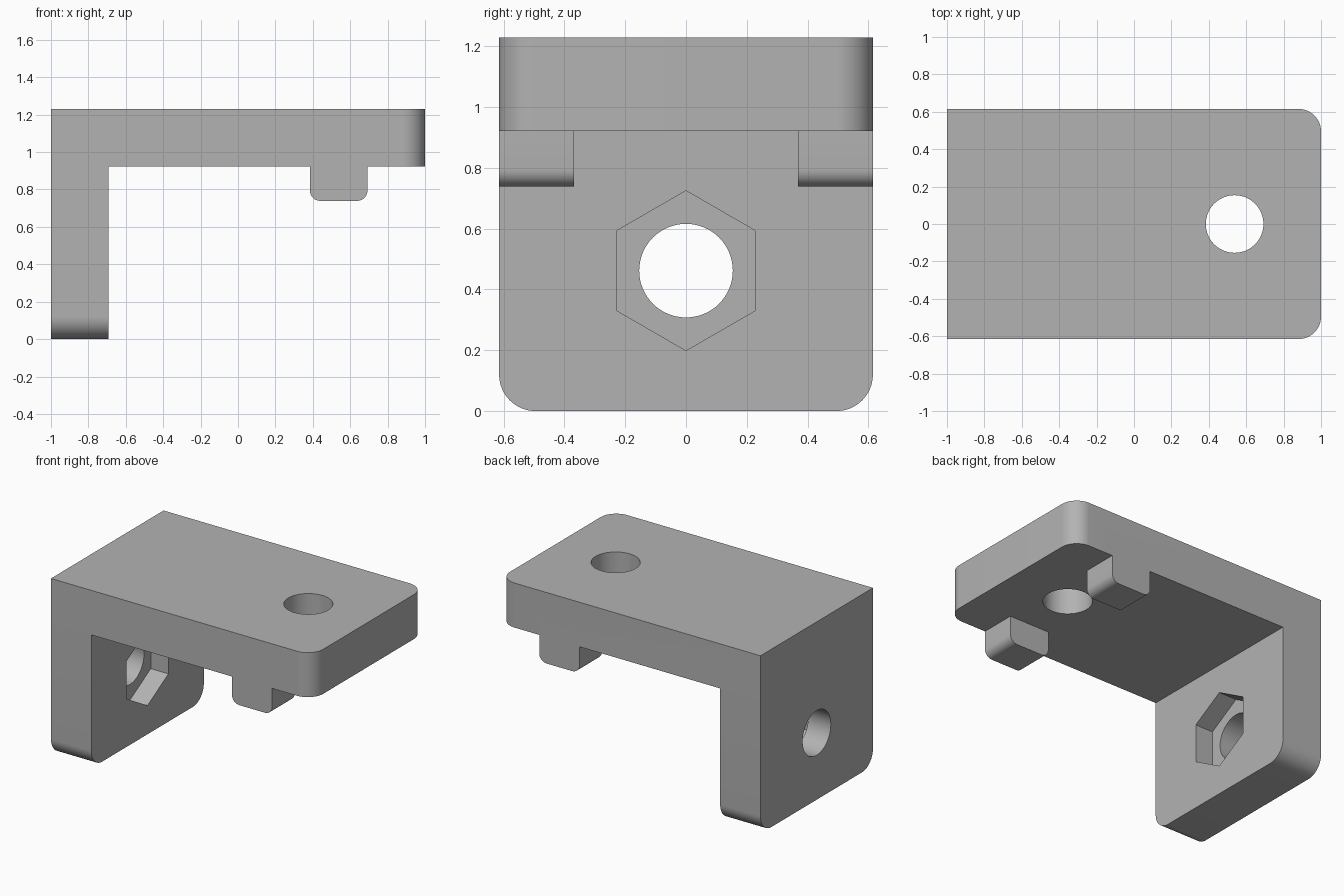
import bpy, bmesh, math
from mathutils import Vector

cube = bpy.data.objects.get("Cube")
if cube:
    bpy.data.objects.remove(cube)

# Main dimensions
HALF_W, HEIGHT, THICK = 0.615, 1.23, 0.308
CORNER, HOLE_R = 0.12, 0.154
WALL_X = -1 + THICK
PLATE_Z = HEIGHT - THICK
HOLE_Z = 0.462

grey = bpy.data.materials.new("plain grey")
grey.use_nodes = True
grey.diffuse_color = (0.45, 0.45, 0.45, 1)
grey.node_tree.nodes["Principled BSDF"].inputs["Base Color"].default_value = grey.diffuse_color


def prism(name, outline, place, depth):
    """Extrude a closed 2D outline along depth; place(a, b) gives the 3D start point."""
    bm = bmesh.new()
    face = bm.faces.new([bm.verts.new(place(a, b)) for a, b in outline])
    result = bmesh.ops.extrude_face_region(bm, geom=[face])
    moved = [v for v in result["geom"] if isinstance(v, bmesh.types.BMVert)]
    bmesh.ops.translate(bm, verts=moved, vec=Vector(depth))
    bmesh.ops.recalc_face_normals(bm, faces=bm.faces)
    mesh = bpy.data.meshes.new(name)
    bm.to_mesh(mesh)
    bm.free()
    mesh.materials.append(grey)
    obj = bpy.data.objects.new(name, mesh)
    bpy.context.collection.objects.link(obj)
    return obj


def arc(ca, cb, r, start, end, steps):
    angles = [math.radians(start + (end - start) * i / steps) for i in range(steps + 1)]
    return [(ca + r * math.cos(t), cb + r * math.sin(t)) for t in angles]


def ring(ca, cb, r, sides, start=0):
    return arc(ca, cb, r, start, start + 360, sides)[:-1]


def combine(target, other, operation):
    """Boolean the other object into the target and discard it."""
    mod = target.modifiers.new(other.name, "BOOLEAN")
    mod.object, mod.operation, mod.solver = other, operation, "EXACT"
    bpy.context.view_layer.objects.active = target
    bpy.ops.object.modifier_apply(modifier=mod.name)
    bpy.data.objects.remove(other)


# Top plate, rounded at the +x corners
edge = HALF_W - CORNER
outline = ([(-1, -HALF_W)] + arc(1 - CORNER, -edge, CORNER, -90, 0, 16)
           + arc(1 - CORNER, edge, CORNER, 0, 90, 16) + [(-1, HALF_W)])
bracket = prism("angle_bracket", outline, lambda x, y: (x, y, PLATE_Z), (0, 0, THICK))

# Upright wall, rounded at the bottom corners
outline = ([(-HALF_W, HEIGHT)] + arc(-edge, CORNER, CORNER, 180, 270, 16)
           + arc(edge, CORNER, CORNER, 270, 360, 16) + [(HALF_W, HEIGHT)])
wall = prism("upright_wall", outline, lambda y, z: (-1, y, z), (THICK, 0, 0))
combine(bracket, wall, "UNION")

# Two locating tabs under the plate
x0, x1, z0, r, tab_w = 0.385, 0.692, 0.739, 0.055, 0.246
outline = ([(x0, PLATE_Z + 0.1)] + arc(x0 + r, z0 + r, r, 180, 270, 8)
           + arc(x1 - r, z0 + r, r, 270, 360, 8) + [(x1, PLATE_Z + 0.1)])
for side in (-1, 1):
    tab = prism("locating_tab", outline, lambda x, z: (x, side * HALF_W, z),
                (0, -side * tab_w, 0))
    combine(bracket, tab, "UNION")

# Bolt holes and the hexagonal nut pocket
cutters = [
    prism("plate_hole", ring(0.538, 0, HOLE_R, 64), lambda x, y: (x, y, PLATE_Z - 0.1), (0, 0, 0.6)),
    prism("wall_hole", ring(0, HOLE_Z, HOLE_R, 64), lambda y, z: (-1.1, y, z), (0.6, 0, 0)),
    prism("nut_pocket", ring(0, HOLE_Z, 0.263, 6, 90), lambda y, z: (WALL_X - 0.135, y, z), (0.3, 0, 0)),
]
for cutter in cutters:
    combine(bracket, cutter, "DIFFERENCE")

# Smooth the rounded corners, keep the edges crisp
bpy.ops.object.select_all(action="DESELECT")
bracket.select_set(True)
bpy.context.view_layer.objects.active = bracket
bpy.ops.object.shade_smooth_by_angle(angle=math.radians(30))
